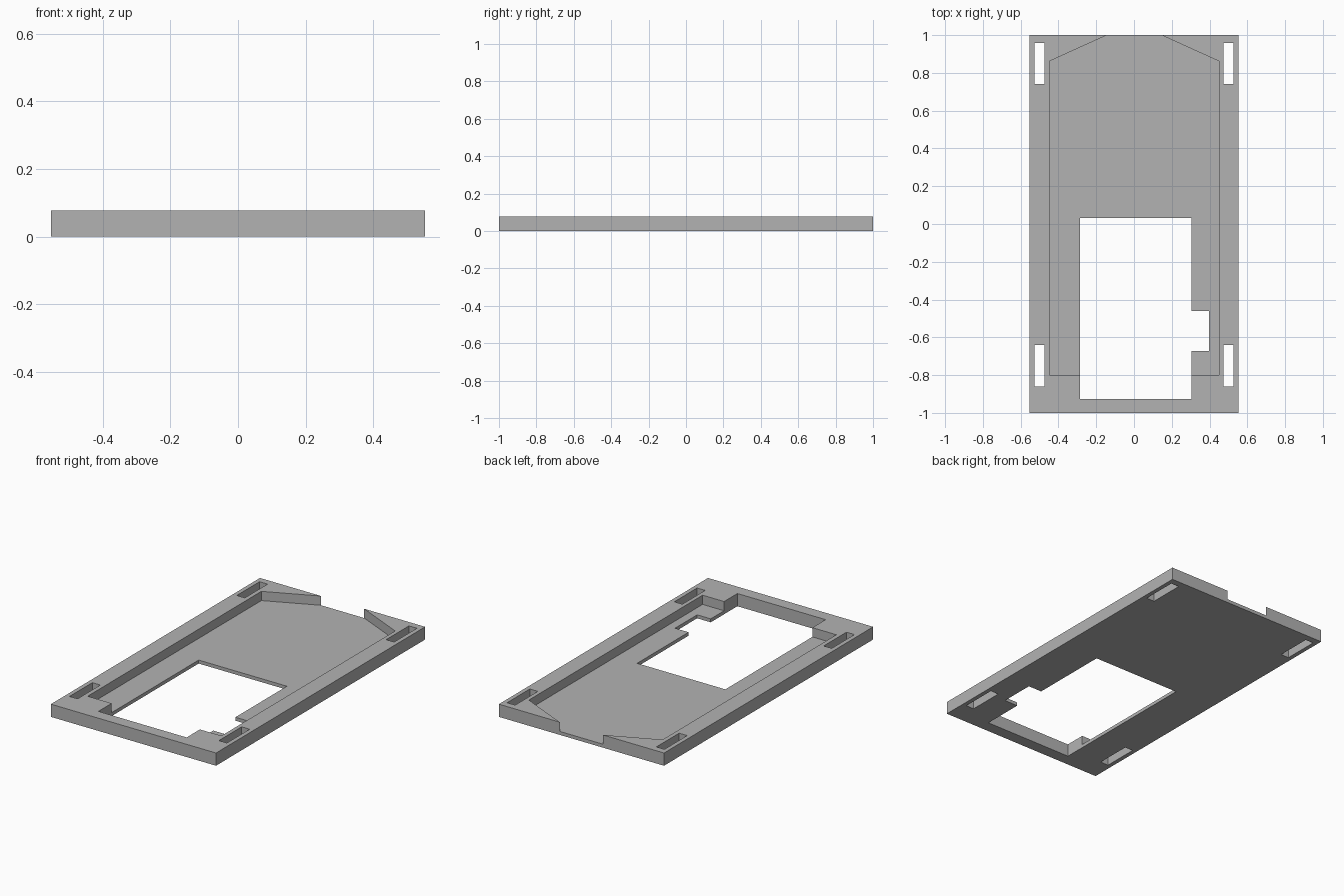
import bpy
import bmesh

cube = bpy.data.objects.get("Cube")
if cube:
    bpy.data.objects.remove(cube, do_unlink=True)

HEIGHT, FLOOR = 0.077, 0.021
WIDTH = 0.553

grey = bpy.data.materials.new("plain grey")
grey.use_nodes = True
colour = (0.45, 0.45, 0.45, 1)
grey.diffuse_color = colour
grey.node_tree.nodes["Principled BSDF"].inputs["Base Color"].default_value = colour


def prism(name, outline, z0, z1):
    """Extrude a flat outline between two heights."""
    bm = bmesh.new()
    face = bm.faces.new([bm.verts.new((x, y, z0)) for x, y in outline])
    top = bmesh.ops.extrude_face_region(bm, geom=[face])["geom"]
    moved = [v for v in top if isinstance(v, bmesh.types.BMVert)]
    bmesh.ops.translate(bm, verts=moved, vec=(0, 0, z1 - z0))
    bmesh.ops.recalc_face_normals(bm, faces=bm.faces)
    mesh = bpy.data.meshes.new(name)
    bm.to_mesh(mesh)
    bm.free()
    mesh.materials.append(grey)
    obj = bpy.data.objects.new(name, mesh)
    bpy.context.collection.objects.link(obj)
    return obj


def rect(x0, x1, y0, y1):
    return [(x0, y0), (x1, y0), (x1, y1), (x0, y1)]


def cut(body, outline, z0=-0.1):
    """Cut an outline out of the body, upwards from z0."""
    cutter = prism("cutter", outline, z0, 0.2)
    cutter.hide_render = True
    mod = body.modifiers.new("cut", "BOOLEAN")
    mod.operation = "DIFFERENCE"
    mod.solver = "EXACT"
    mod.object = cutter
    bpy.context.view_layer.objects.active = body
    bpy.ops.object.modifier_apply(modifier=mod.name)
    bpy.data.objects.remove(cutter, do_unlink=True)


tray = prism("tray", rect(-WIDTH, WIDTH, -1, 1), 0, HEIGHT)

# Recessed pocket, tapering to an open mouth at the back
cut(tray, [(-0.447, -0.8), (0.449, -0.8), (0.449, 0.862), (0.145, 1),
           (0.145, 1.1), (-0.143, 1.1), (-0.143, 1), (-0.447, 0.862)], FLOOR)

# Large opening with a side notch
cut(tray, [(-0.286, -0.927), (0.305, -0.927), (0.305, -0.672), (0.396, -0.672),
           (0.396, -0.46), (0.305, -0.46), (0.305, 0.032), (-0.286, 0.032)])

# Four strap slots
for side in (-1, 1):
    for y in (-0.75, 0.85):
        x = side * 0.5
        cut(tray, rect(x - 0.027, x + 0.027, y - 0.109, y + 0.109))
